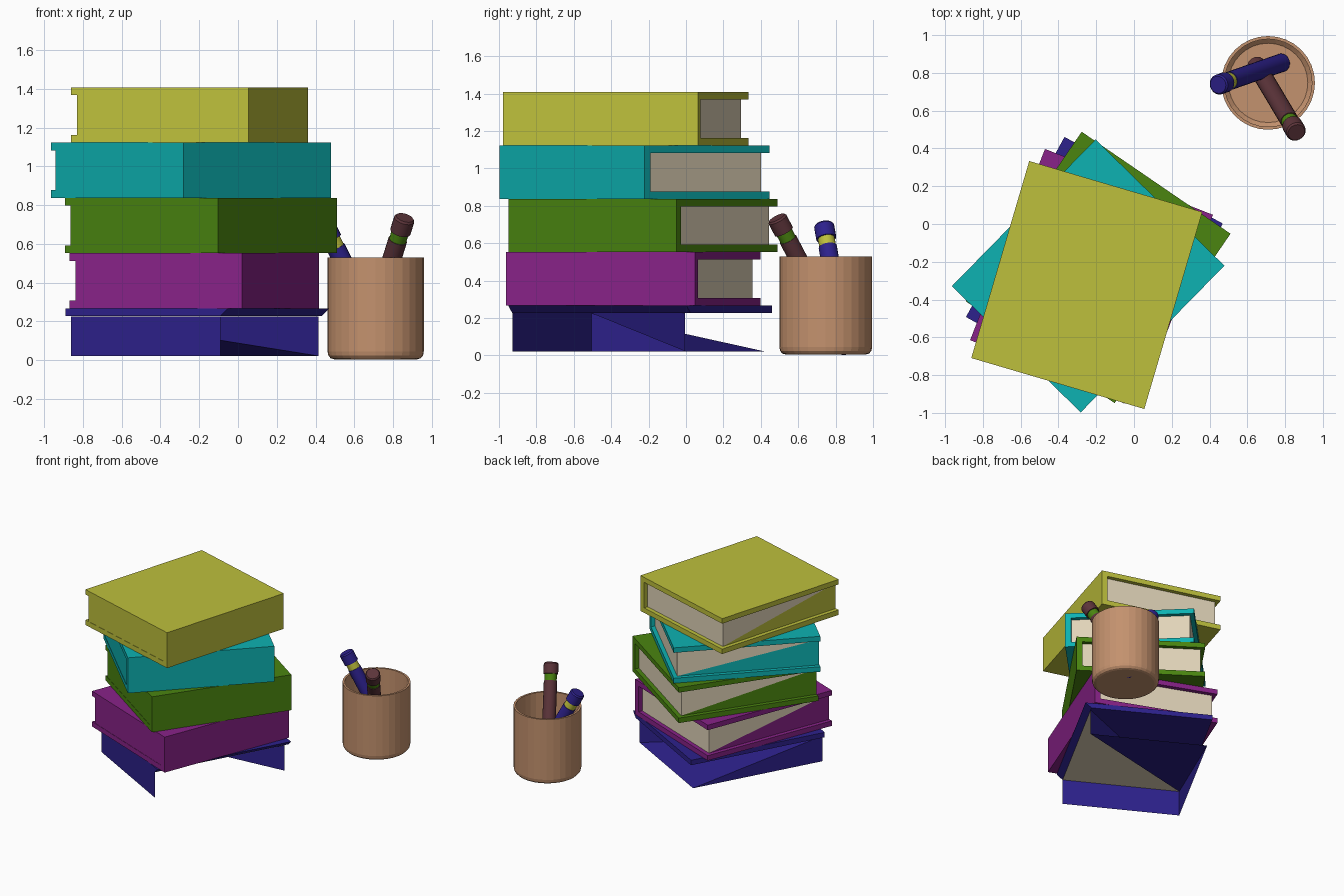
import bpy, bmesh
from math import radians, cos, sin, pi
from mathutils import Vector, Matrix

cube = bpy.data.objects.get("Cube")
if cube:
    bpy.data.objects.remove(cube, do_unlink=True)


def material(name, rgb):
    m = bpy.data.materials.new(name)
    m.use_nodes = True
    col = (*rgb, 1.0)
    m.diffuse_color = col
    m.node_tree.nodes["Principled BSDF"].inputs["Base Color"].default_value = col
    return m


YELLOW = material("mustard", (0.515, 0.527, 0.045))
TEAL = material("teal", (0.004, 0.445, 0.445))
GREEN = material("leaf green", (0.069, 0.235, 0.005))
PURPLE = material("purple", (0.246, 0.016, 0.246))
NAVY = material("navy", (0.026, 0.015, 0.262))
CLAY = material("clay", (0.552, 0.287, 0.156))
MAROON = material("maroon", (0.107, 0.034, 0.042))
PAPER = material("paper", (0.753, 0.658, 0.485))

# Book proportions
W, D, H = 0.955, 1.087, 0.285
COVER, SPINE, LIP = 0.04, 0.045, 0.032
X0, X1 = -W / 2 + LIP, W / 2 - SPINE       # page block sides
Y0, Y1 = -D / 2 + 0.002, D / 2 - LIP       # page block front and back


def finish(bm, name, mats, place=None):
    me = bpy.data.meshes.new(name)
    bm.to_mesh(me)
    bm.free()
    for m in mats:
        me.materials.append(m)
    ob = bpy.data.objects.new(name, me)
    if place:
        ob.matrix_world = place
    bpy.context.scene.collection.objects.link(ob)
    return ob


def add_box(bm, lo, hi):
    lo, hi = Vector(lo), Vector(hi)
    mat = Matrix.Translation((lo + hi) / 2) @ Matrix.Diagonal((*(hi - lo), 1))
    bmesh.ops.create_cube(bm, size=1, matrix=mat)


def placement(x, y, z, angle):
    return Matrix.Translation((x, y, z)) @ Matrix.Rotation(radians(angle), 4, "Z")


def book(name, color, place):
    # Two covers and a spine
    bm = bmesh.new()
    add_box(bm, (-W / 2, -D / 2, 0), (W / 2, D / 2, COVER))
    add_box(bm, (-W / 2, -D / 2, H - COVER), (W / 2, D / 2, H))
    add_box(bm, (X1, -D / 2, COVER), (W / 2, D / 2, H - COVER))
    finish(bm, name + "_cover", [color], place)
    # Page block: coloured front end and half of the fore edge
    bm = bmesh.new()
    add_box(bm, (X0, Y0, COVER), (X1, Y1, H - COVER))
    bm.normal_update()
    side = [f for f in bm.faces if f.normal.x < -0.9][0]
    front = [f for f in bm.faces if f.normal.y < -0.9][0]
    front.material_index = 1
    top_front = max(side.verts, key=lambda v: v.co.z - v.co.y)
    low_back = min(side.verts, key=lambda v: v.co.z - v.co.y)
    bmesh.utils.face_split(side, top_front, low_back)
    bm.normal_update()
    for f in bm.faces:
        c = f.calc_center_median()
        if f.normal.x < -0.9 and c.z < H / 2:
            f.material_index = 1
    finish(bm, name + "_pages", [PAPER, color], place)


def open_book(name, color, place):
    # Upper cover with a slanted spine side
    bm = bmesh.new()
    outline = [(-W / 2, H - COVER), (X1, H - COVER), (W / 2, H), (-W / 2, H)]
    face = bm.faces.new([bm.verts.new((x, -D / 2, z)) for x, z in outline])
    ext = bmesh.ops.extrude_face_region(bm, geom=[face])
    moved = [v for v in ext["geom"] if isinstance(v, bmesh.types.BMVert)]
    bmesh.ops.translate(bm, verts=moved, vec=(0, D, 0))
    bmesh.ops.recalc_face_normals(bm, faces=bm.faces)
    finish(bm, name + "_cover", [color], place)
    # Partial inner panels
    low, high = COVER, H - COVER - 0.001
    bm = bmesh.new()
    corners = {"a": (X0, Y0), "b": (X1, Y0), "c": (X1, Y1), "d": (X0, Y1)}
    pt = {}
    for k, (x, y) in corners.items():
        pt[k] = bm.verts.new((x, y, low))
        pt[k.upper()] = bm.verts.new((x, y, high))
    for key in ("abBA", "Ada", "Acd", "ACc"):
        bm.faces.new([pt[k] for k in key])
    paper = bm.faces.new([pt[k] for k in "ABC"])
    paper.material_index = 1
    paper.normal_flip()
    finish(bm, name + "_panels", [color, PAPER], place)


# Stack of books, bottom to top
BASE = -0.018
open_book("bottom_book", NAVY, placement(-0.21, -0.245, BASE, -28.7))
stack = [("second_book", PURPLE, -0.225, -0.283, -21.4),
         ("middle_book", GREEN, -0.19, -0.23, -34.4),
         ("fourth_book", TEAL, -0.243, -0.275, -44.4),
         ("top_book", YELLOW, -0.25, -0.323, -16.4)]
for i, (name, color, x, y, angle) in enumerate(stack):
    book(name, color, placement(x, y, BASE + H * (i + 1), angle))


def lathe(name, profile, mats, place, sides, bands=None):
    # Turn (radius, height) points around z; bands give a material per ring
    bm = bmesh.new()
    rings = [[bm.verts.new((r * cos(2 * pi * k / sides), r * sin(2 * pi * k / sides), z))
              for k in range(sides)] for r, z in profile]
    for i in range(len(rings) - 1):
        for k in range(sides):
            n = (k + 1) % sides
            f = bm.faces.new((rings[i][k], rings[i][n], rings[i + 1][n], rings[i + 1][k]))
            f.material_index = bands[i] if bands else 0
    bm.faces.new(rings[0][::-1])
    bm.faces.new(rings[-1])
    return finish(bm, name, mats, place)


# Cup with rounded foot and hollow inside
cup = [(0.215, 0.005), (0.232, 0.01), (0.244, 0.024), (0.248, 0.045), (0.248, 0.53),
       (0.232, 0.53), (0.232, 0.04), (0.21, 0.02)]
lathe("pencil_cup", cup, [CLAY], Matrix.Translation((0.71, 0.747, 0)), 32)


# Pens leaning in the cup
def pen(name, color, ring, bottom, top):
    a, b = Vector(bottom), Vector(top)
    n = (b - a).length
    place = Matrix.Translation(a) @ (b - a).to_track_quat("Z", "Y").to_matrix().to_4x4()
    profile = [(0.042, 0), (0.049, 0.008), (0.049, n - 0.135), (0.045, n - 0.135),
               (0.045, n - 0.085), (0.054, n - 0.085), (0.054, n - 0.01), (0.046, n)]
    ob = lathe(name, profile, [color, ring], place, 20, [0, 0, 0, 1, 0, 0, 0])
    bpy.context.view_layer.objects.active = ob
    ob.select_set(True)
    bpy.ops.object.shade_smooth_by_angle(angle=radians(30))
    ob.select_set(False)


pen("blue_pen", NAVY, YELLOW, (0.785, 0.855, 0.022), (0.445, 0.737, 0.7))
pen("maroon_pen", MAROON, GREEN, (0.645, 0.845, 0.05), (0.86, 0.485, 0.735))
